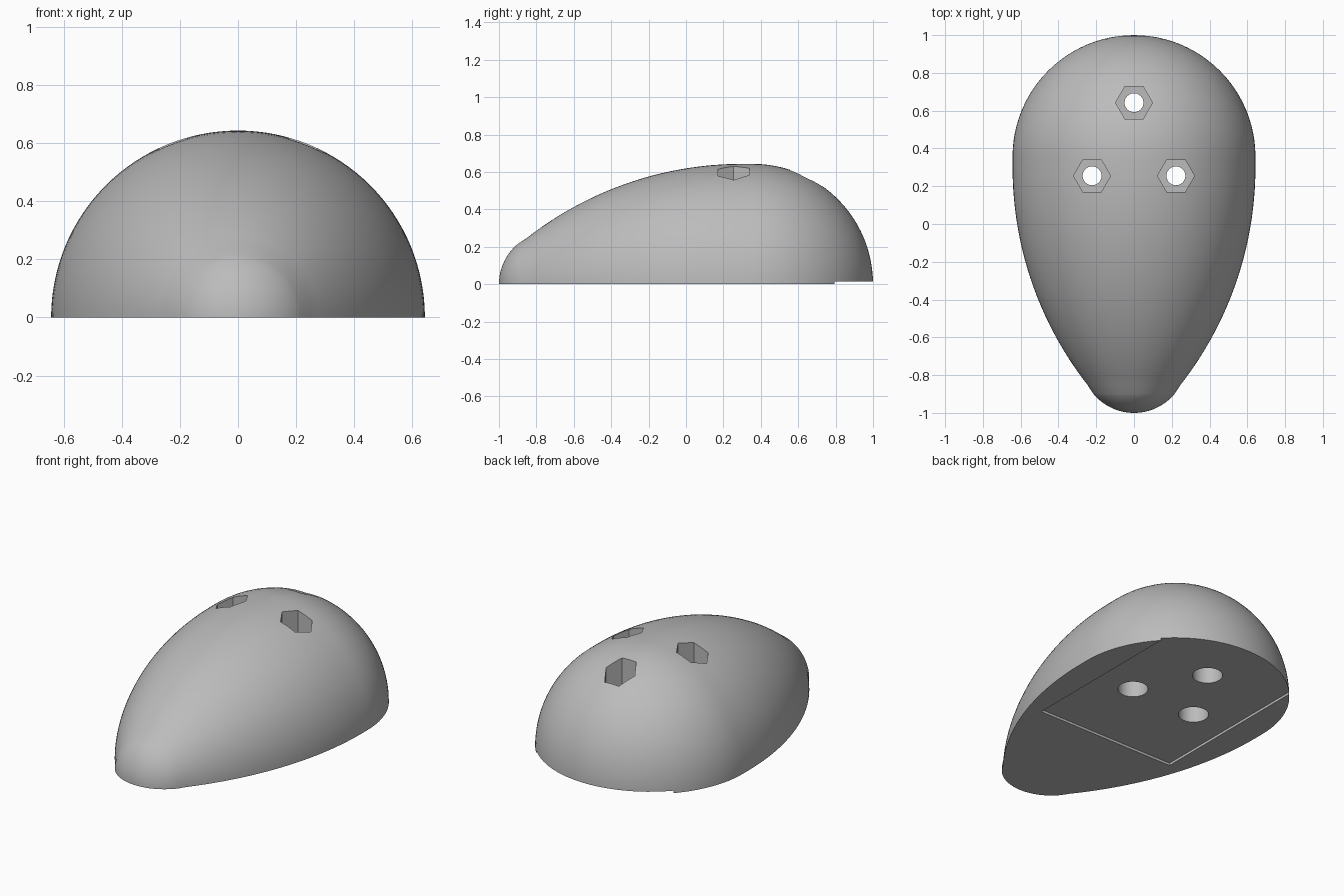
import bpy, bmesh, math
from mathutils import Vector, Matrix

cube = bpy.data.objects.get("Cube")
if cube:
    bpy.data.objects.remove(cube, do_unlink=True)

# Material
grey = bpy.data.materials.new("mid grey")
grey.use_nodes = True
colour = (0.5, 0.5, 0.5, 1)
grey.diffuse_color = colour
grey.node_tree.nodes["Principled BSDF"].inputs["Base Color"].default_value = colour


def finish(name, bm):
    bmesh.ops.recalc_face_normals(bm, faces=bm.faces)
    mesh = bpy.data.meshes.new(name)
    bm.to_mesh(mesh)
    bm.free()
    mesh.materials.append(grey)
    obj = bpy.data.objects.new(name, mesh)
    bpy.context.collection.objects.link(obj)
    return obj


def arc(cy, cz, r, start, end, steps):
    """Points of an arc in the y-z plane, angles in radians from +y."""
    angles = [start + (end - start) * i / steps for i in range(steps + 1)]
    return [Vector((0, cy + r * math.cos(a), cz + r * math.sin(a))) for a in angles]


# Egg-shaped half body: small tip arc, long flank arc, large back arc
BACK_R, TIP_R, FLANK_R = 0.643, 0.28, 1.87
flank_y, flank_z = 0.3, BACK_R - FLANK_R
tip_y = TIP_R - 1
join = math.atan2(-flank_z, tip_y - flank_y)
profile = arc(tip_y, 0, TIP_R, math.pi, join, 14)
profile += arc(flank_y, flank_z, FLANK_R, join, math.pi / 2, 24)[1:]
profile += arc(1 - BACK_R, 0, BACK_R, math.pi / 2, 0, 24)

bm = bmesh.new()
verts = [bm.verts.new(Matrix.Rotation(-math.pi / 2, 3, 'Y') @ p) for p in profile]
edges = [bm.edges.new(pair) for pair in zip(verts, verts[1:])]
bmesh.ops.spin(bm, geom=verts + edges, cent=(0, 0, 0), axis=(0, 1, 0),
               angle=math.pi, steps=64)
if max(v.co.z for v in bm.verts) < 0.1:
    bmesh.ops.scale(bm, vec=(1, 1, -1), verts=bm.verts)
bmesh.ops.remove_doubles(bm, verts=bm.verts, dist=0.0005)
bmesh.ops.contextual_create(bm, geom=[e for e in bm.edges if e.is_boundary])
body = finish("half_egg_body", bm)


def cut(cutter):
    cutter.hide_render = True
    mod = body.modifiers.new(cutter.name, 'BOOLEAN')
    mod.operation, mod.solver, mod.object = 'DIFFERENCE', 'EXACT', cutter
    bpy.context.view_layer.objects.active = body
    bpy.ops.object.modifier_apply(modifier=mod.name)
    bpy.data.objects.remove(cutter, do_unlink=True)


def prism(name, x, y, radius, low, high, sides):
    """Upright prism with a corner on the x axis."""
    bm = bmesh.new()
    place = Matrix.Translation((x, y, (low + high) / 2)) @ Matrix.Rotation(math.pi / 2, 4, 'Z')
    bmesh.ops.create_cone(bm, cap_ends=True, segments=sides, radius1=radius,
                          radius2=radius, depth=high - low, matrix=place)
    return finish(name, bm)


# Shallow recess in the underside, open at the back
bm = bmesh.new()
bmesh.ops.create_cube(bm, size=1, matrix=Matrix.Translation((0, 0.475, -0.0425))
                      @ Matrix.Diagonal((0.94, 1.45, 0.115, 1)))
cut(finish("recess_cutter", bm))

# Three bolt holes: hexagonal pocket above, round bore, wider bore below
for x, y in ((-0.222, 0.255), (0.222, 0.255), (0, 0.642)):
    cut(prism("hex_pocket_cutter", x, y, 0.098, 0.36, 0.9, 6))
    cut(prism("bolt_bore_cutter", x, y, 0.05, -0.1, 0.9, 32))
    cut(prism("lower_bore_cutter", x, y, 0.085, -0.1, 0.28, 32))

# Smooth shading with sharp rims
bpy.ops.object.select_all(action='DESELECT')
body.select_set(True)
bpy.context.view_layer.objects.active = body
bpy.ops.object.shade_smooth_by_angle(angle=math.radians(30))
